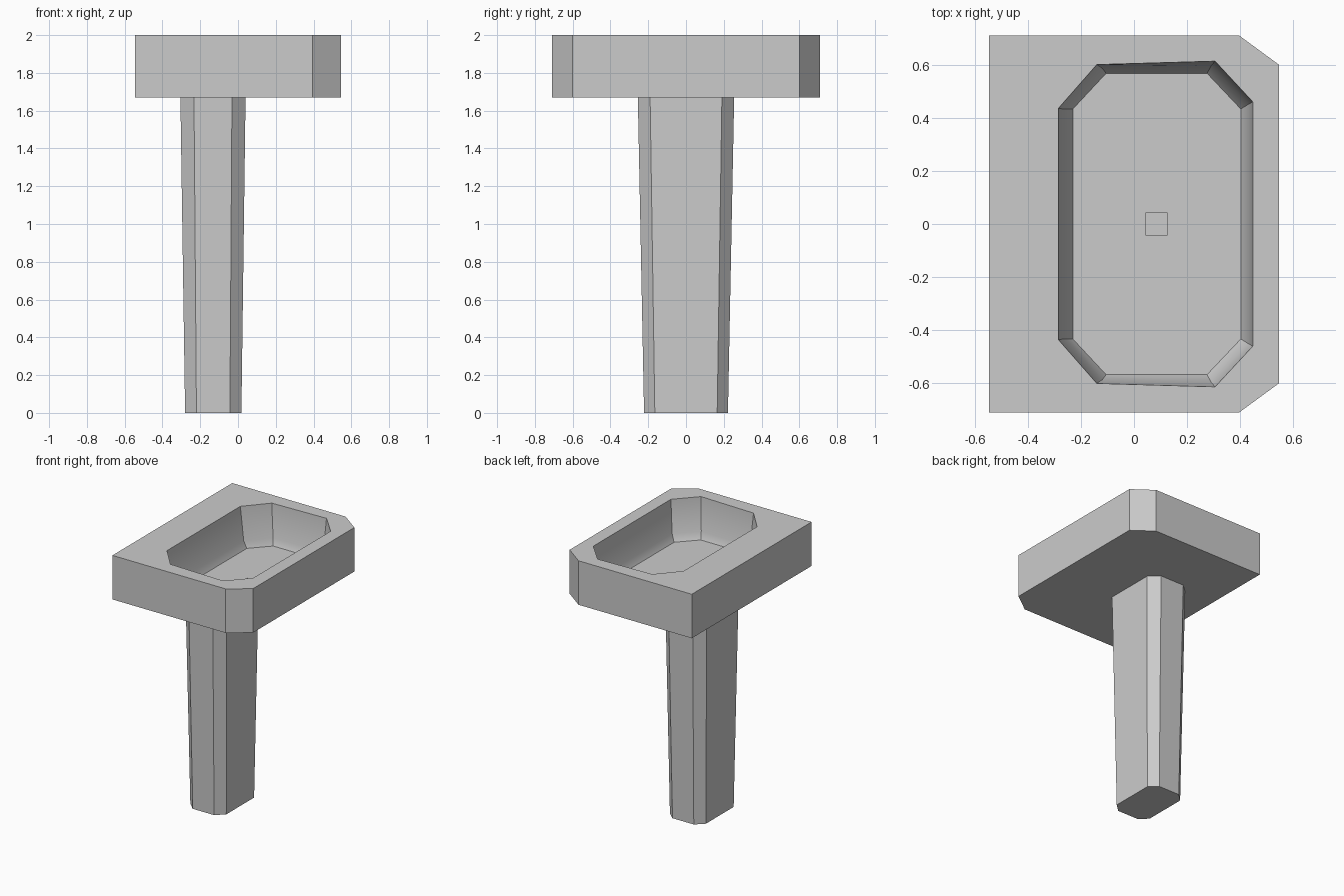
import bpy, bmesh
from math import radians

if "Cube" in bpy.data.objects:
    bpy.data.objects.remove(bpy.data.objects["Cube"])


def mirrored(half):
    # Complete an outline given its +y half, ordered from -x to +x
    return half + [(x, -y) for x, y in reversed(half)]


def ring(bm, outline, z):
    verts = [bm.verts.new((x, y, z)) for x, y in outline]
    edges = [bm.edges.new((verts[i], verts[(i + 1) % len(verts)]))
             for i in range(len(verts))]
    return verts, edges


def wall(bm, a, b):
    n = len(a[0])
    for i in range(n):
        j = (i + 1) % n
        bm.faces.new((a[0][i], a[0][j], b[0][j], b[0][i]))


def flat_ring(bm, outer, inner):
    # Flat surface between an outer outline and a hole
    bmesh.ops.triangle_fill(bm, edges=outer[1] + inner[1], use_beauty=True)


def finish(bm, name):
    bmesh.ops.recalc_face_normals(bm, faces=bm.faces[:])
    mesh = bpy.data.meshes.new(name)
    bm.to_mesh(mesh)
    bm.free()
    obj = bpy.data.objects.new(name, mesh)
    bpy.context.collection.objects.link(obj)
    return obj


# Basin: block with clipped front corners and a tapering bowl
bm = bmesh.new()
block = mirrored([(-0.545, 0.71), (0.395, 0.71), (0.545, 0.60)])
rim = mirrored([(-0.285, 0.435), (-0.14, 0.60), (0.305, 0.613), (0.447, 0.46)])
lower = mirrored([(-0.255, 0.432), (-0.12, 0.587), (0.29, 0.595), (0.43, 0.45)])
floor = mirrored([(-0.23, 0.433), (-0.105, 0.567), (0.275, 0.567), (0.402, 0.433)])
drain = mirrored([(0.045, 0.043), (0.125, 0.043)])

base = ring(bm, block, 1.67)
top = ring(bm, block, 2.0)
bowl = [ring(bm, o, z) for o, z in ((rim, 2.0), (lower, 1.75), (floor, 1.70))]
drain_top, drain_base = ring(bm, drain, 1.70), ring(bm, drain, 1.685)
bm.faces.new(base[0])
wall(bm, base, top)
flat_ring(bm, top, bowl[0])
wall(bm, bowl[0], bowl[1])
wall(bm, bowl[1], bowl[2])
flat_ring(bm, bowl[2], drain_top)
wall(bm, drain_top, drain_base)
bm.faces.new(drain_base[0])
basin = finish(bm, "basin")
bpy.context.view_layer.objects.active = basin
basin.select_set(True)
bpy.ops.object.shade_smooth_by_angle(angle=radians(30))

# Pedestal: eight-sided column widening towards the basin
bm = bmesh.new()
foot = ring(bm, mirrored([(-0.28, 0.165), (-0.22, 0.222), (-0.043, 0.222), (0.018, 0.165)]), 0)
head = ring(bm, mirrored([(-0.305, 0.19), (-0.233, 0.255), (-0.032, 0.255), (0.04, 0.19)]), 1.67)
bm.faces.new(foot[0])
bm.faces.new(head[0])
wall(bm, foot, head)
finish(bm, "pedestal")
